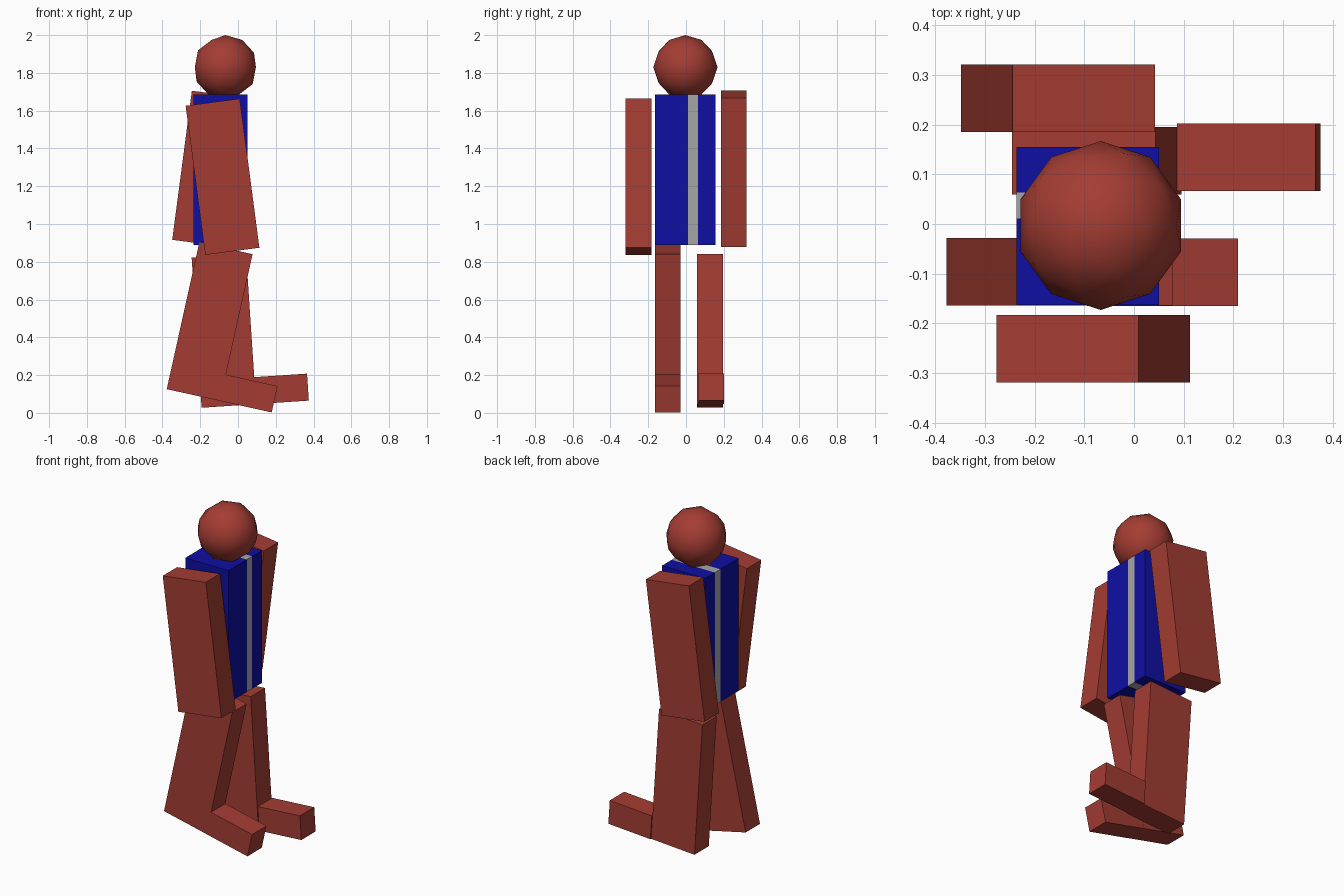
import bpy, bmesh
from math import radians
from mathutils import Matrix

if "Cube" in bpy.data.objects:
    bpy.data.objects.remove(bpy.data.objects["Cube"])


def material(name, rgb):
    m = bpy.data.materials.new(name)
    m.diffuse_color = (*rgb, 1)
    m.use_nodes = True
    m.node_tree.nodes["Principled BSDF"].inputs["Base Color"].default_value = m.diffuse_color
    return m


RED = material("brick_red", (0.371, 0.046, 0.033))
BLUE = material("blue", (0.0045, 0.0045, 0.371))
GREY = material("stripe_grey", (0.38, 0.38, 0.38))

LIMB_W, LIMB_L, LIMB_T = 0.289, 0.796, 0.136
FOOT_L, FOOT_H = 0.28, 0.143


def box(name, center, size, tilt=0.0, offset=(0, 0, 0), mats=(RED,), cuts=()):
    """Box turned by tilt degrees about y around center; offset is in the tilted frame."""
    bm = bmesh.new()
    bmesh.ops.create_cube(bm, size=1, matrix=Matrix.Diagonal((*size, 1)))
    for y in cuts:
        bmesh.ops.bisect_plane(bm, geom=bm.verts[:] + bm.edges[:] + bm.faces[:],
                               plane_co=(0, y - center[1], 0), plane_no=(0, 1, 0))
    if cuts:
        for f in bm.faces:
            y = f.calc_center_median().y + center[1]
            f.material_index = int(cuts[0] < y < cuts[1])
    bm.transform(Matrix.Translation(offset))
    me = bpy.data.meshes.new(name)
    bm.to_mesh(me)
    bm.free()
    for m in mats:
        me.materials.append(m)
    ob = bpy.data.objects.new(name, me)
    ob.location = center
    ob.rotation_euler.y = radians(tilt)
    bpy.context.collection.objects.link(ob)
    return ob


# Torso with a grey stripe running around it
box("torso", (-0.093, -0.004, 1.287), (0.287, 0.318, 0.796),
    mats=(BLUE, GREY), cuts=(0.011, 0.063))

# Swinging arms
limb = (LIMB_W, LIMB_T, LIMB_L)
box("right_arm", (-0.082, -0.251, 1.25), limb, -7.5)
box("left_arm", (-0.153, 0.253, 1.292), limb, 7.5)

# Striding legs, each with a foot flush with the sole and the shin
for side, center, tilt, foot_y in (("right", (-0.15, -0.096, 0.483), 12.5, -0.001),
                                   ("left", (-0.075, 0.127, 0.434), -3.8, 0.007)):
    box(side + "_leg", center, limb, tilt)
    box(side + "_foot", center, (FOOT_L, LIMB_T, FOOT_H), tilt,
        ((LIMB_W + FOOT_L) / 2, foot_y, (FOOT_H - LIMB_L) / 2))

# Low-poly round head with smooth shading
bpy.ops.mesh.primitive_ico_sphere_add(subdivisions=2, radius=0.17,
                                      location=(-0.067, -0.003, 1.83))
head = bpy.context.object
head.name = "head"
head.data.materials.append(RED)
bpy.ops.object.shade_smooth()
